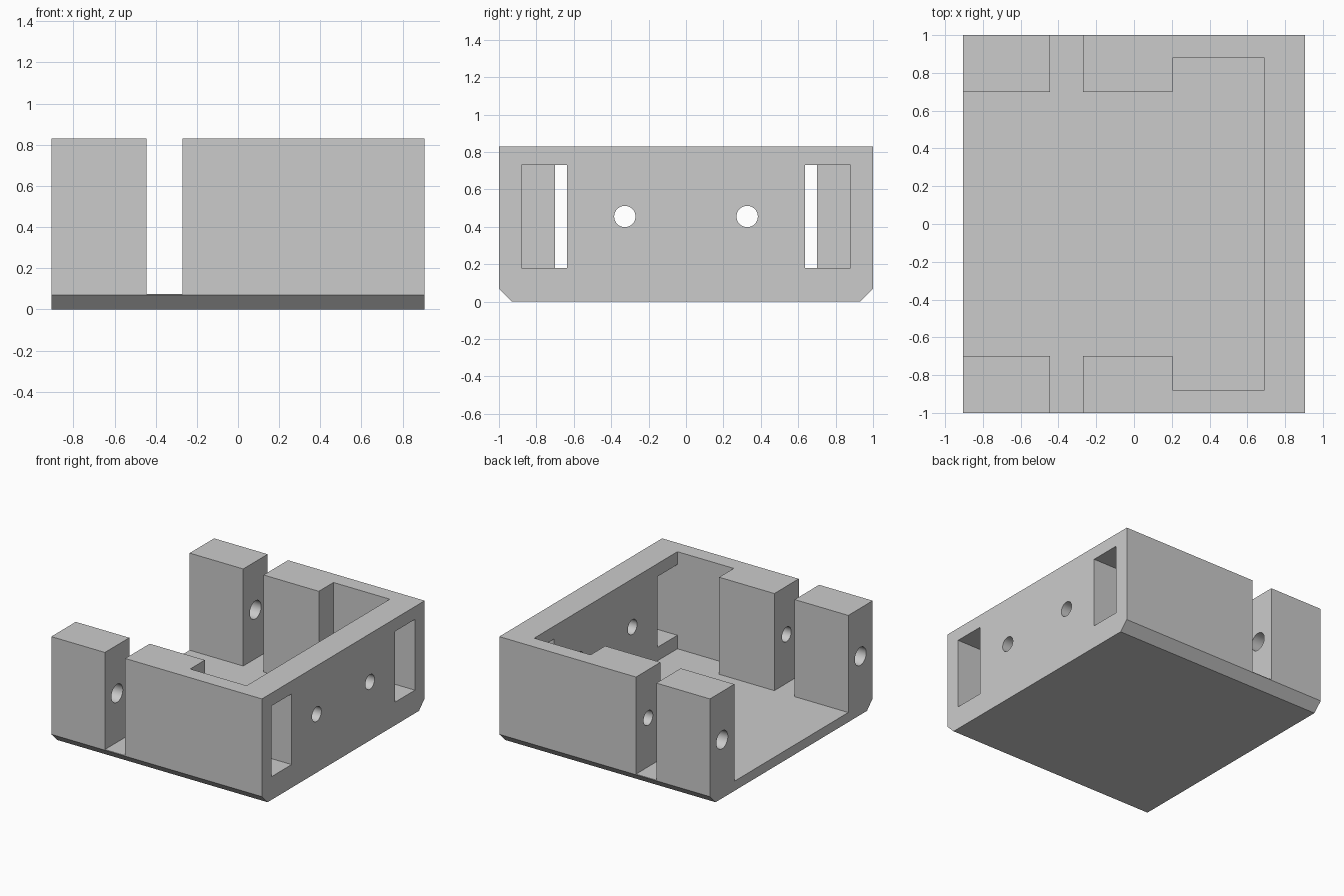
import bpy, bmesh, math

if "Cube" in bpy.data.objects:
    bpy.data.objects.remove(bpy.data.objects["Cube"])

X, Y, H = 0.906, 1.0, 0.83      # half length, half width, height
FLOOR, CHAMFER = 0.075, 0.07
HOLE_Z = 0.455

grey = bpy.data.materials.new("plain grey")
grey.diffuse_color = (0.6, 0.6, 0.6, 1)
grey.use_nodes = True
grey.node_tree.nodes["Principled BSDF"].inputs["Base Color"].default_value = grey.diffuse_color


def prism(name, profile, axis, a, b):
    """Extrude a 2D profile along x (profile = y,z) or z (profile = x,y)."""
    bm = bmesh.new()
    place = (lambda u, v, t: (t, u, v)) if axis == "x" else (lambda u, v, t: (u, v, t))
    face = bm.faces.new([bm.verts.new(place(u, v, a)) for u, v in profile])
    out = bmesh.ops.extrude_face_region(bm, geom=[face])
    verts = [g for g in out["geom"] if isinstance(g, bmesh.types.BMVert)]
    bmesh.ops.translate(bm, verts=verts, vec=place(0, 0, b - a))
    bmesh.ops.recalc_face_normals(bm, faces=bm.faces)
    mesh = bpy.data.meshes.new(name)
    bm.to_mesh(mesh)
    bm.free()
    obj = bpy.data.objects.new(name, mesh)
    bpy.context.collection.objects.link(obj)
    return obj


def circle(y, z, r, n=40):
    return [(y + r * math.cos(2 * math.pi * i / n),
             z + r * math.sin(2 * math.pi * i / n)) for i in range(n)]


def cut(target, cutter):
    mod = target.modifiers.new("cut", "BOOLEAN")
    mod.operation = "DIFFERENCE"
    mod.solver = "EXACT"
    mod.object = cutter
    bpy.context.view_layer.objects.active = target
    bpy.ops.object.modifier_apply(modifier=mod.name)
    bpy.data.objects.remove(cutter)


# Housing block with chamfered long bottom edges
housing = prism("housing", [(-Y + CHAMFER, 0), (Y - CHAMFER, 0), (Y, CHAMFER),
                            (Y, H), (-Y, H), (-Y, CHAMFER)], "x", -X, X)
housing.data.materials.append(grey)

# Open cavity: channel, side gaps and wide pocket in one outline
half = [(0.69, 0.88), (0.205, 0.88), (0.205, 0.70), (-0.27, 0.70),
        (-0.27, 1.2), (-0.445, 1.2), (-0.445, 0.70), (-1.1, 0.70)]
outline = half + [(x, -y) for x, y in reversed(half)]
cut(housing, prism("cavity_cutter", outline, "z", FLOOR, 1.2))

for s in (-1, 1):
    # Rectangular slot through the end wall
    slot = [(s * 0.635, 0.18), (s * 0.88, 0.18), (s * 0.88, 0.73), (s * 0.635, 0.73)]
    cut(housing, prism("slot_cutter", slot, "x", 0.6, 1.1))
    # Round hole through the end wall
    cut(housing, prism("wall_hole_cutter", circle(s * 0.327, HOLE_Z, 0.057), "x", 0.5, 1.1))
    # Clearance hole through the outer post, blind hole in the inner post
    cut(housing, prism("post_hole_cutter", circle(s * 0.85, HOLE_Z, 0.07), "x", -1.1, -0.36))
    cut(housing, prism("blind_hole_cutter", circle(s * 0.85, HOLE_Z, 0.057), "x", -0.36, 0.05))

# Smooth hole walls, sharp box edges
bpy.ops.object.select_all(action="DESELECT")
housing.select_set(True)
bpy.context.view_layer.objects.active = housing
bpy.ops.object.shade_smooth_by_angle(angle=math.radians(30))
